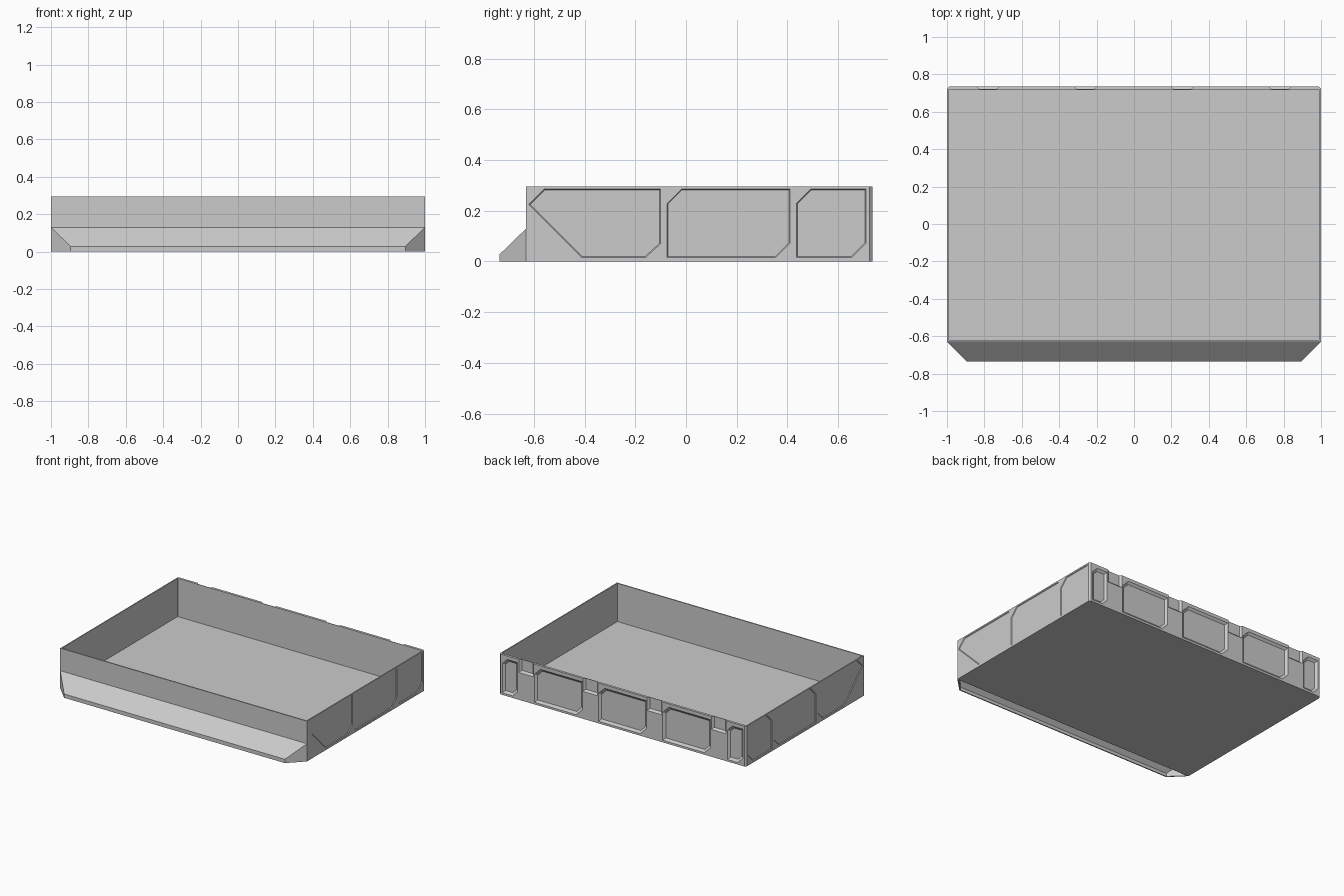
import bpy, bmesh
from mathutils import Vector

if "Cube" in bpy.data.objects:
    bpy.data.objects.remove(bpy.data.objects["Cube"])


def loft(bm, rings):
    """Skin a list of equal-length point rings and cap both ends."""
    vs = [[bm.verts.new(p) for p in r] for r in rings]
    n = len(vs[0])
    for a, b in zip(vs, vs[1:]):
        for i in range(n):
            j = (i + 1) % n
            bm.faces.new((a[i], a[j], b[j], b[i]))
    bm.faces.new(vs[0][::-1])
    bm.faces.new(vs[-1])


def finish(bm, name):
    bmesh.ops.recalc_face_normals(bm, faces=bm.faces[:])
    me = bpy.data.meshes.new(name)
    bm.to_mesh(me)
    bm.free()
    ob = bpy.data.objects.new(name, me)
    bpy.context.collection.objects.link(ob)
    return ob


def inset(pts, d):
    """Move a counter-clockwise outline inward by d."""
    out = []
    for i, p in enumerate(pts):
        p = Vector(p)
        e1 = (p - Vector(pts[i - 1])).normalized()
        e2 = (Vector(pts[(i + 1) % len(pts)]) - p).normalized()
        n1, n2 = Vector((-e1.y, e1.x)), Vector((-e2.y, e2.x))
        out.append(p + (n1 + n2) * d / (1 + n1.dot(n2)))
    return out


def recess(bm, pts, place, depth, slope):
    """Cutter with sloped sides; place(u, v, w) puts it on a wall."""
    small = inset(pts, slope)
    loft(bm, [[place(u, v, 0.02) for u, v in pts],
              [place(u, v, 0) for u, v in pts],
              [place(u, v, -depth) for u, v in small]])


def panel(u0, u1, z0, z1, c):
    """Rectangle with its top-left and bottom-right corners cut."""
    return [(u0, z0), (u1 - c, z0), (u1, z0 + c), (u1, z1), (u0 + c, z1), (u0, z1 - c)]


H, FRONT, BACK = 0.295, -0.63, 0.735


def plan(x, y0, y1, c, z):
    return [(-x, y0, z), (x, y0, z), (x, y1 - c, z),
            (x - c, y1, z), (-x + c, y1, z), (-x, y1 - c, z)]


# Open tray with clipped back corners
bm = bmesh.new()
loft(bm, [plan(1, FRONT, BACK, 0.011, 0), plan(1, FRONT, BACK, 0.011, H),
          plan(0.991, FRONT + 0.009, 0.717, 0.001, H),
          plan(0.991, FRONT + 0.009, 0.717, 0.001, 0.015)])
tray = finish(bm, "tray_body")

# Recessed panels on both side walls
bm = bmesh.new()
side_panels = [
    [(-0.41, 0.015), (-0.16, 0.015), (-0.10, 0.07), (-0.10, 0.285), (-0.56, 0.285), (-0.62, 0.225)],
    panel(-0.075, 0.41, 0.015, 0.285, 0.057),
    panel(0.435, 0.71, 0.015, 0.285, 0.057)]
for s in (-1, 1):
    for pts in side_panels:
        recess(bm, pts, lambda u, v, w: (s * (1 + w), u, v), 0.005, 0.004)

# Recessed panels and top notches on the back wall (u runs toward -x)
back = lambda u, v, w: (-u, BACK + w, v)
for u0, u1, c in ((-0.975, -0.85, 0.04), (-0.715, -0.325, 0.05), (-0.195, 0.195, 0.05),
                  (0.325, 0.715, 0.05), (0.85, 0.975, 0.04)):
    recess(bm, panel(u0, u1, 0.015, 0.27, c), back, 0.013, 0.017)
for u in (-0.78, -0.26, 0.26, 0.78):
    recess(bm, [(u - 0.06, 0.2), (u + 0.06, 0.2), (u + 0.06, 0.35), (u - 0.06, 0.35)],
           back, 0.014, 0.014)
cutter = finish(bm, "recess_cutter")
cutter.hide_render = True
cutter.hide_viewport = True
cut = tray.modifiers.new("recesses", "BOOLEAN")
cut.operation = 'DIFFERENCE'
cut.solver = 'EXACT'
cut.object = cutter


# Sloped front lip: mitred shell, open underneath
def lip_ring(xb, xf, yb, yf, zb, zf):
    return [(-xb, yb, zb), (-xf, yf, zf), (xf, yf, zf), (xb, yb, zb)]


bm = bmesh.new()
loft(bm, [lip_ring(0.988, 0.89, -0.632, -0.727, 0.118, 0.023),
          lip_ring(0.988, 0.89, -0.632, -0.727, 0, 0),
          lip_ring(1, 0.895, FRONT, -BACK, 0, 0),
          lip_ring(1, 0.895, FRONT, -BACK, 0.13, 0.028)])
finish(bm, "front_lip")
